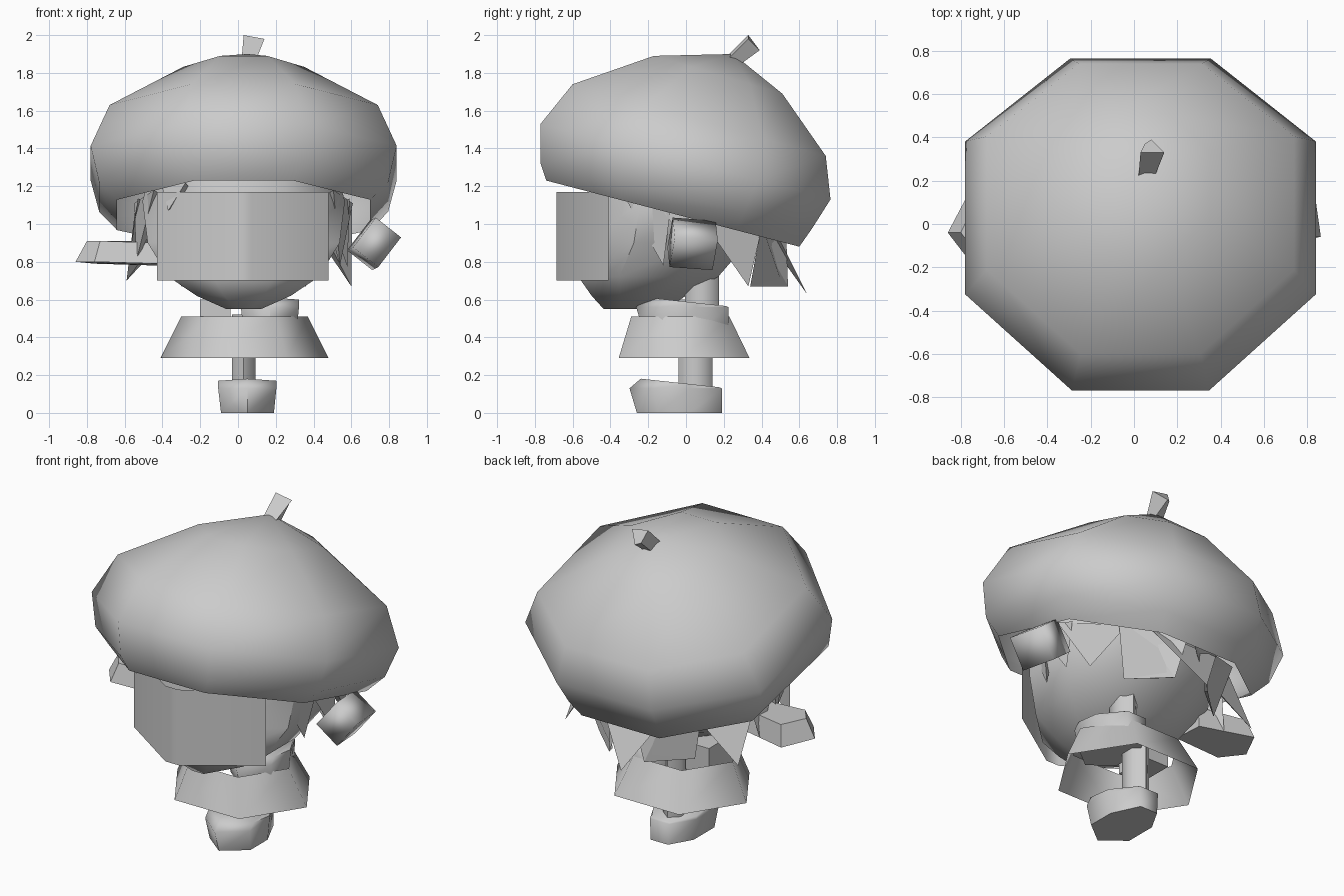
import bpy, math
from math import sin, cos, pi

if "Cube" in bpy.data.objects:
    bpy.data.objects.remove(bpy.data.objects["Cube"])


def make(name, verts, faces, angle=50):
    me = bpy.data.meshes.new(name)
    me.from_pydata(verts, [], faces)
    ob = bpy.data.objects.new(name, me)
    bpy.context.collection.objects.link(ob)
    bpy.ops.object.select_all(action='DESELECT')
    ob.select_set(True)
    bpy.context.view_layer.objects.active = ob
    bpy.ops.object.mode_set(mode='EDIT')
    bpy.ops.mesh.select_all(action='SELECT')
    bpy.ops.mesh.normals_make_consistent(inside=False)
    bpy.ops.object.mode_set(mode='OBJECT')
    if angle:
        bpy.ops.object.shade_smooth_by_angle(angle=math.radians(angle))
    return ob


def loft(name, rings, bottom=True, top=True, apex=None, angle=50):
    n = len(rings[0])
    verts = [v for r in rings for v in r]
    faces = [(k * n + i, k * n + (i + 1) % n, (k + 1) * n + (i + 1) % n, (k + 1) * n + i)
             for k in range(len(rings) - 1) for i in range(n)]
    last = (len(rings) - 1) * n
    if bottom:
        faces.append(tuple(range(n))[::-1])
    if apex:
        verts.append(apex)
        faces += [(last + i, last + (i + 1) % n, len(verts) - 1) for i in range(n)]
    elif top:
        faces.append(tuple(range(last, last + n)))
    return make(name, verts, faces, angle)


def ring(z, cx, cy, rx, ry, n, turn=0.0):
    return [(cx + rx * cos(turn + 2 * pi * i / n), cy + ry * sin(turn + 2 * pi * i / n), z)
            for i in range(n)]


# beret: tilted octagonal rings (front y, front z, back y, back z, half width)
def beret_ring(yf, zf, yb, zb, w):
    plan = [(-.39, 0), (.39, 0), (1, .29), (1, .75), (.4, 1), (-.4, 1), (-1, .75), (-1, .29)]
    return [(.03 + w * u, yf + t * (yb - yf), zf + t * (zb - zf)) for u, t in plan]


loft("beret", [beret_ring(-.74, 1.23, .60, .88, .67),
               beret_ring(-.77, 1.32, .67, .98, .765),
               beret_ring(-.77, 1.53, .765, 1.13, .81),
               beret_ring(-.60, 1.74, .74, 1.36, .71),
               beret_ring(-.17, 1.89, .51, 1.69, .32)],
     bottom=False, apex=(.05, .25, 1.9))

# stem leaning to the back
loft("beret_stem", [[(.02, .21, 1.88), (.10, .23, 1.88), (.09, .28, 1.84), (.03, .28, 1.84)],
                    [(.03, .33, 2.0), (.14, .33, 1.98), (.08, .39, 1.92), (.05, .37, 1.93)]], angle=0)

# head
o = pi / 8
loft("head", [ring(.55, .03, -.27, .10, .18, 8, o),
              ring(.62, .03, -.25, .27, .27, 8, o),
              ring(.72, .03, -.20, .43, .40, 8, o),
              ring(.90, .03, -.10, .55, .46, 8, o),
              ring(1.12, .03, -.05, .58, .50, 8, o),
              ring(1.40, .03, 0, .50, .48, 8, o)])

# bent face plate
plan = [(-.43, -.41), (-.02, -.685), (.07, -.685), (.48, -.41)]
make("face_plate", [(x, y, z) for z in (.70, 1.17) for x, y in plan],
     [(i, i + 1, i + 5, i + 4) for i in range(3)], 60)


# hair tufts: pyramids hanging from below the beret rim
def tuft(name, deg, half, tip):
    base = []
    for a, r in ((deg - half, 1), (deg + half, 1), (deg, .75)):
        a = math.radians(a)
        x, y = .03 + .58 * r * cos(a), -.03 + .55 * r * sin(a)
        base.append((x, y, 1.09 - .26 * y))
    make(name, base + [tip], [(0, 1, 3), (1, 2, 3), (2, 0, 3), (2, 1, 0)], 0)


tufts = [(90, 24, (0, .64, .63)), (30, 22, (.60, .33, .67)), (150, 22, (-.59, .33, .70)),
         (2, 17, (.58, .10, .77)), (178, 17, (-.58, .10, .78)),
         (-20, 15, (.54, -.12, .78)), (200, 15, (-.54, -.12, .80)),
         (230, 8, (-.37, -.47, 1.07))]
for i, t in enumerate(tufts):
    tuft("hair_tuft_%d" % i, *t)

# broad back locks with straight ends
for side, name in ((1, "right"), (-1, "left")):
    s = .03
    loft("back_lock_" + name,
         [[(s + side * .33, .34, .67), (s + side * .12, .54, .67), (s + side * .12, .51, .68)],
          [(s + side * .42, .40, 1.0), (s + side * .02, .53, .97), (s + side * .2, .42, 1.0)]], angle=0)

# rounded blocky hand beside the head
bpy.ops.mesh.primitive_cube_add(size=1, location=(.72, .035, .895),
                                rotation=(math.radians(-5), math.radians(38), math.radians(5)))
hand = bpy.context.object
hand.name = "hand"
hand.scale = (.17, .23, .20)
bpy.ops.object.shade_smooth()

# flared sleeve on the other side
loft("sleeve", [[(-.86, -.04, .80), (-.76, .15, .79), (-.43, .06, .78), (-.43, -.14, .79), (-.76, -.17, .80)],
                [(-.80, -.04, .91), (-.73, .11, .91), (-.43, .05, .91), (-.43, -.12, .90), (-.73, -.13, .91)]],
     angle=30)

# open hexagonal skirt
loft("skirt", [ring(.29, .035, -.01, .445, .40, 6), ring(.51, .035, -.03, .335, .30, 6)],
     bottom=False, top=False, angle=70)

# torso block
loft("torso", [[(-.20, -.18, .43), (-.04, -.18, .43), (-.04, .06, .43), (-.20, .06, .43)],
               [(-.20, -.18, .60), (-.04, -.18, .60), (-.04, .06, .60), (-.20, .06, .60)]], angle=30)


# boots with legs, one lifted
def boot(name, dx, dy, dz, leg_top):
    outline = [(.05, -.26), (.19, -.15), (.19, .02), (.11, .19), (-.01, .19), (-.09, .05), (-.09, -.15)]
    low = [(x + dx, y + dy, dz) for x, y in outline]
    mid = [(.06 + (x - .06) * 1.1 + dx, y * (1.15 if y < 0 else 1) + dy, .13 + dz) for x, y in outline]
    up = [(.06 + (x - .06) * 1.1 + dx, y * .92 + dy, .155 - .1 * y + dz) for x, y in outline]
    loft(name, [low, mid, up], angle=65)
    loft(name + "_leg", [ring(.12 + dz, .03 + dx, .05 + dy, .072, .09, 6, pi / 6),
                         ring(leg_top, .03 + dx, .05 + dy, .072, .09, 6, pi / 6)], angle=70)


boot("boot_standing", 0, 0, 0, .52)
boot("boot_lifted", .12, .035, .43, .74)
